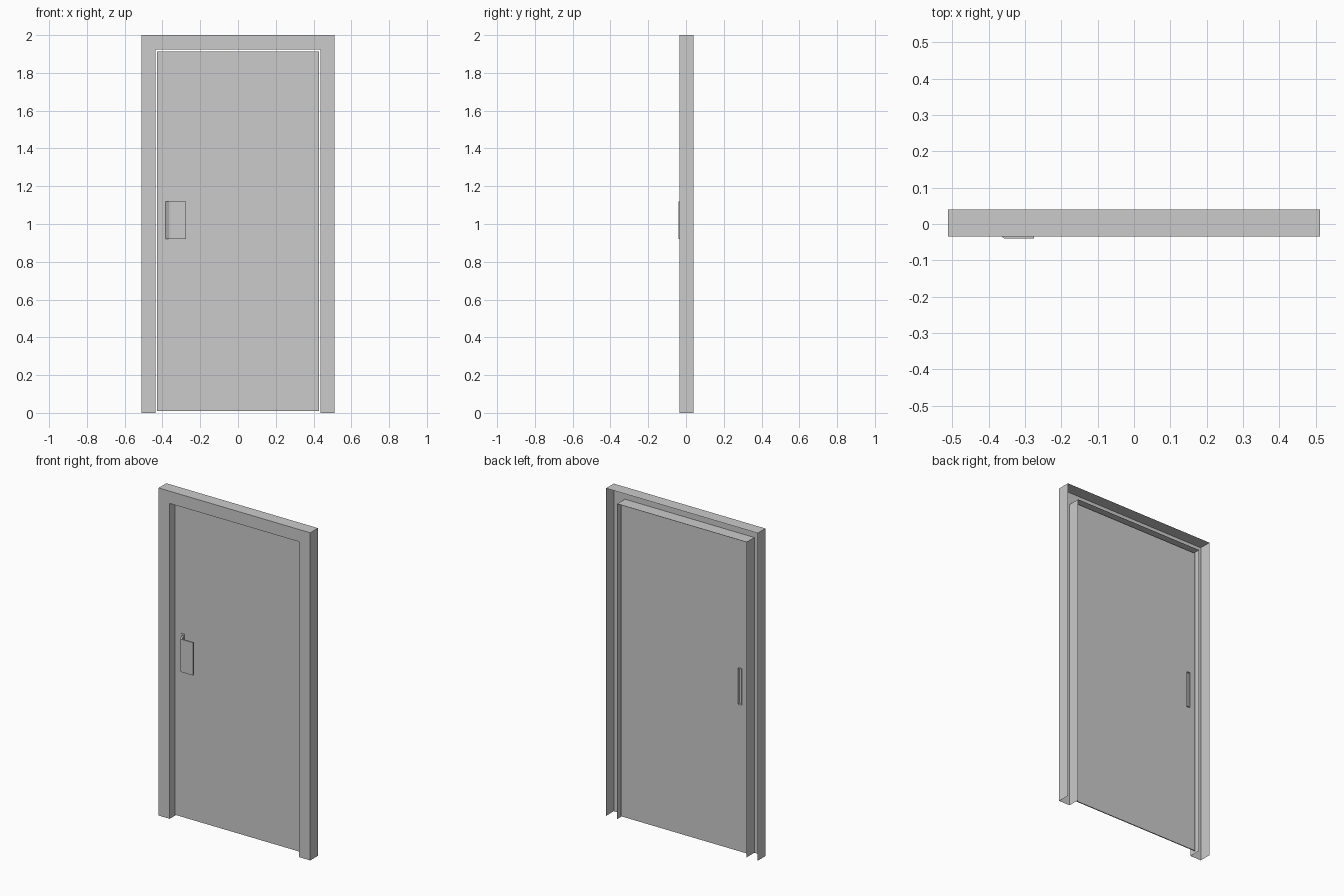
import bpy, bmesh

if "Cube" in bpy.data.objects:
    bpy.data.objects.remove(bpy.data.objects["Cube"])


def make_object(name, bm):
    bmesh.ops.recalc_face_normals(bm, faces=bm.faces)
    mesh = bpy.data.meshes.new(name)
    bm.to_mesh(mesh)
    bm.free()
    obj = bpy.data.objects.new(name, mesh)
    bpy.context.collection.objects.link(obj)
    return obj


def box_mesh(x0, x1, y0, y1, z0, z1):
    bm = bmesh.new()
    bmesh.ops.create_cube(bm, size=1)
    for v in bm.verts:
        v.co.x = x0 if v.co.x < 0 else x1
        v.co.y = y0 if v.co.y < 0 else y1
        v.co.z = z0 if v.co.z < 0 else z1
    return bm


# Door frame: folded sheet channel, open at the back, mitred over both jambs and the head
W, H = 0.512, 2.0
profile = [(0, 0.04), (0, -0.0345), (0.075, -0.0345), (0.075, 0.04)]  # (inset, y)
bm = bmesh.new()
rails = []
for d, y in profile:
    path = [(-W + d, 0), (-W + d, H - d), (W - d, H - d), (W - d, 0)]
    rails.append([bm.verts.new((x, y, z)) for x, z in path])
for a, b in zip(rails, rails[1:]):
    for i in range(3):
        bm.faces.new((a[i], a[i + 1], b[i + 1], b[i]))
make_object("door_frame", bm)

# Door leaf: thin panel set back in the frame
make_object("door_panel", box_mesh(-0.43, 0.43, 0.008, 0.014, 0.01, 1.912))

# Handle mount: narrow bar through the leaf, with a recess on its back face
bm = box_mesh(-0.389, -0.367, 0.004, 0.021, 0.91, 1.13)
bm.normal_update()
back = [f for f in bm.faces if f.normal.y > 0.9]
bmesh.ops.inset_region(bm, faces=back, thickness=0.006)
bmesh.ops.translate(bm, verts=back[0].verts[:], vec=(0, -0.008, 0))
make_object("handle_mount", bm)

# Push paddle: bent plate with a steep arm reaching back to the mount
outline = [(-0.384, 0.006), (-0.366, -0.0335), (-0.356, -0.04), (-0.275, -0.04),
           (-0.275, -0.031), (-0.354, -0.031), (-0.372, 0.006)]
bm = bmesh.new()
base = bm.faces.new([bm.verts.new((x, y, 0.92)) for x, y in outline])
ext = bmesh.ops.extrude_face_region(bm, geom=[base], use_keep_orig=True)
top = [g for g in ext["geom"] if isinstance(g, bmesh.types.BMVert)]
bmesh.ops.translate(bm, verts=top, vec=(0, 0, 0.2))
make_object("handle_paddle", bm)
